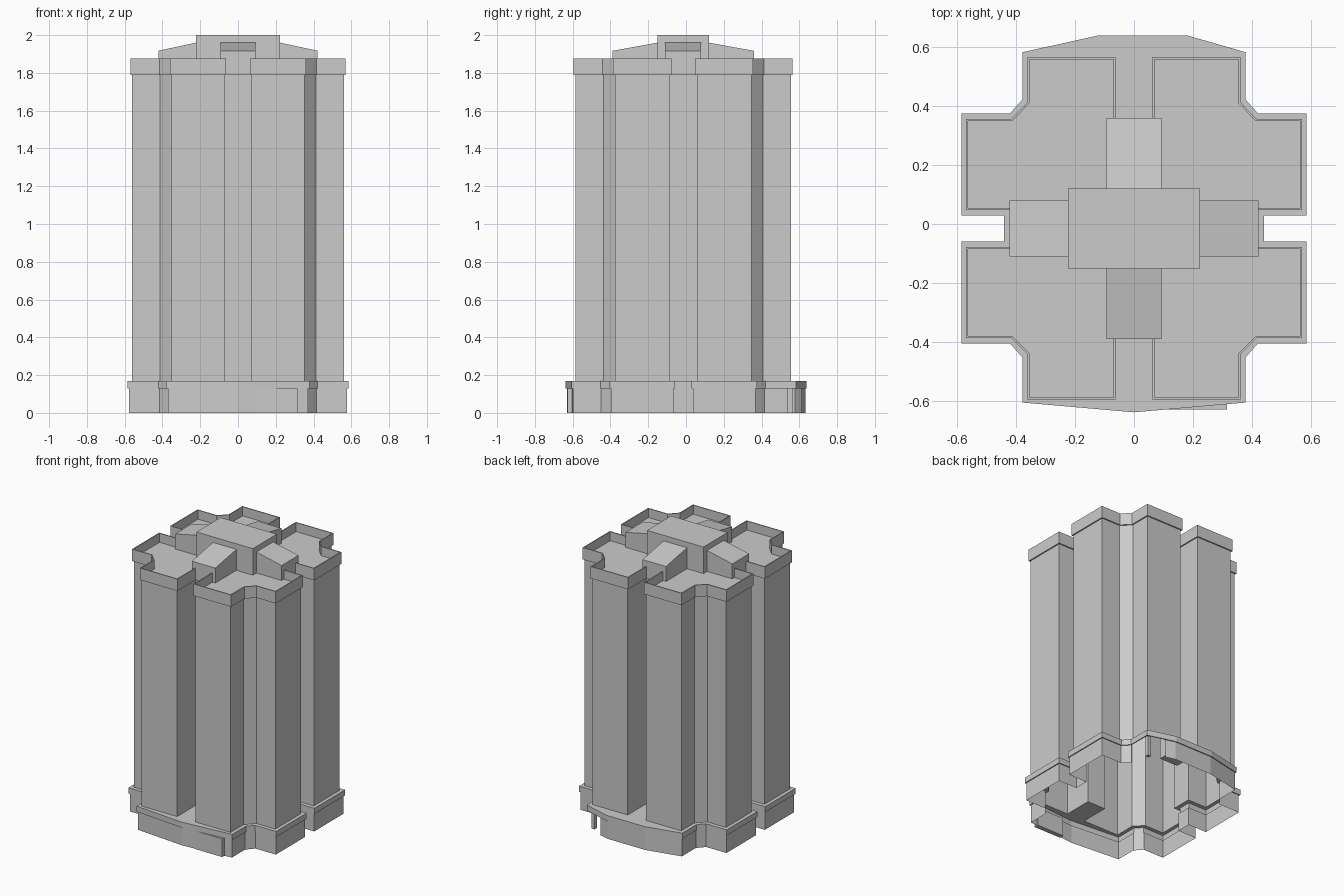
import bpy, bmesh
from mathutils import Vector

if "Cube" in bpy.data.objects:
    bpy.data.objects.remove(bpy.data.objects["Cube"])

YC = -0.015  # centre line of the tower in y


def offset(pts, d):
    """Mitred offset of a counter-clockwise outline (positive = outward)."""
    out = []
    for i, p in enumerate(pts):
        p = Vector(p)
        a = (p - Vector(pts[i - 1])).normalized()
        b = (Vector(pts[(i + 1) % len(pts)]) - p).normalized()
        na, nb = Vector((a.y, -a.x)), Vector((b.y, -b.x))
        out.append(tuple(p + (na + nb) * (d / (1 + na.dot(nb)))))
    return out


def ring(bm, pts, z):
    return [bm.verts.new((x, y, z)) for x, y in pts]


def loft(bm, rings, skip=()):
    """Quads between successive rings; skip holds (level, edge) openings."""
    for k, (lo, hi) in enumerate(zip(rings, rings[1:])):
        n = len(lo)
        for i in range(n):
            j = (i + 1) % n
            if (k, i) not in skip:
                bm.faces.new((lo[i], lo[j], hi[j], hi[i]))


def finish(bm, name):
    me = bpy.data.meshes.new(name)
    bm.to_mesh(me)
    bm.free()
    ob = bpy.data.objects.new(name, me)
    bpy.context.collection.objects.link(ob)
    return ob


def prism(name, corners_lo, corners_hi):
    bm = bmesh.new()
    lo = [bm.verts.new(c) for c in corners_lo]
    hi = [bm.verts.new(c) for c in corners_hi]
    loft(bm, [lo, hi])
    bm.faces.new(lo[::-1])
    bm.faces.new(hi)
    bmesh.ops.recalc_face_normals(bm, faces=bm.faces)
    return finish(bm, name)


def box(name, x0, x1, y0, y1, z0, z1):
    c = [(x0, y0), (x1, y0), (x1, y1), (x0, y1)]
    return prism(name, [(*p, z0) for p in c], [(*p, z1) for p in c])


# Tower outline: one quadrant mirrored to all four
q = [(.412, .072), (.56, .072), (.56, .362), (.412, .362),
     (.352, .423), (.352, .571), (.072, .571), (.072, .364)]
half = q + [(-x, y) for x, y in reversed(q)]
tower = half + [(x, -y) for x, y in reversed(half)]
tower = [(x, y + YC) for x, y in tower]

# Tower walls, projecting parapet and sunken roof, open underneath
bm = bmesh.new()
cap, inner = offset(tower, .009), offset(tower, .002)
rings = [ring(bm, p, z) for p, z in (
    (tower, .17), (tower, 1.79), (cap, 1.79), (cap, 1.875), (inner, 1.875), (inner, 1.81))]
loft(bm, rings)
bm.faces.new(rings[-1])
finish(bm, "tower")

# Podium outline
side = [(.378, -.605), (.378, -.452), (.42, -.405), (.585, -.405), (.585, -.059),
        (.44, -.059), (.44, .029), (.585, .029), (.585, .375), (.42, .375),
        (.378, .422), (.378, .582)]
podium = ([(0, -.638)] + side + [(.25, .619), (.178, .639), (-.12, .639)]
          + [(-x, y) for x, y in reversed(side)])

# Podium walls with cornice; the back right corner is left open
bm = bmesh.new()
low = offset(podium, -.007)
rings = [ring(bm, p, z) for p, z in ((low, 0), (low, .13), (podium, .13), (podium, .17))]
loft(bm, rings, skip={(0, 11), (0, 12)})
hole = ring(bm, tower, .17)
edges = [bm.edges.get((r[i - 1], r[i])) or bm.edges.new((r[i - 1], r[i]))
         for r in (rings[-1], hole) for i in range(len(r))]
fill = bmesh.ops.triangle_fill(bm, use_beauty=True, use_dissolve=False, edges=edges)
for f in fill["geom"]:
    if isinstance(f, bmesh.types.BMFace):
        f.normal_update()
        if f.normal.z < 0:
            f.normal_flip()
finish(bm, "podium")

# Post at the open corner and door panel at the front
box("corner_post", .33, .355, .537, .563, 0, .17)
box("door_panel", .1, .315, -.628, -.595, 0, .13)

# Rooftop plant room
box("roof_block", -.223, .223, YC - .136, YC + .136, 1.81, 2.0)

# Four sloping roof wings around it
for name, d, r0, r1, w in (("right", (1, 0), .223, .422, .095), ("left", (-1, 0), .223, .422, .095),
                           ("back", (0, 1), .136, .374, .093), ("front", (0, -1), .136, .374, .093)):
    def at(r, s, z):
        return (d[0] * r - d[1] * s, YC + d[1] * r + d[0] * s, z)
    plan = [(r0, -w), (r1, -w), (r1, w), (r0, w)]
    prism("roof_wing_" + name, [at(r, s, 1.8) for r, s in plan],
          [at(r, s, 1.96 if r == r0 else 1.917) for r, s in plan])
